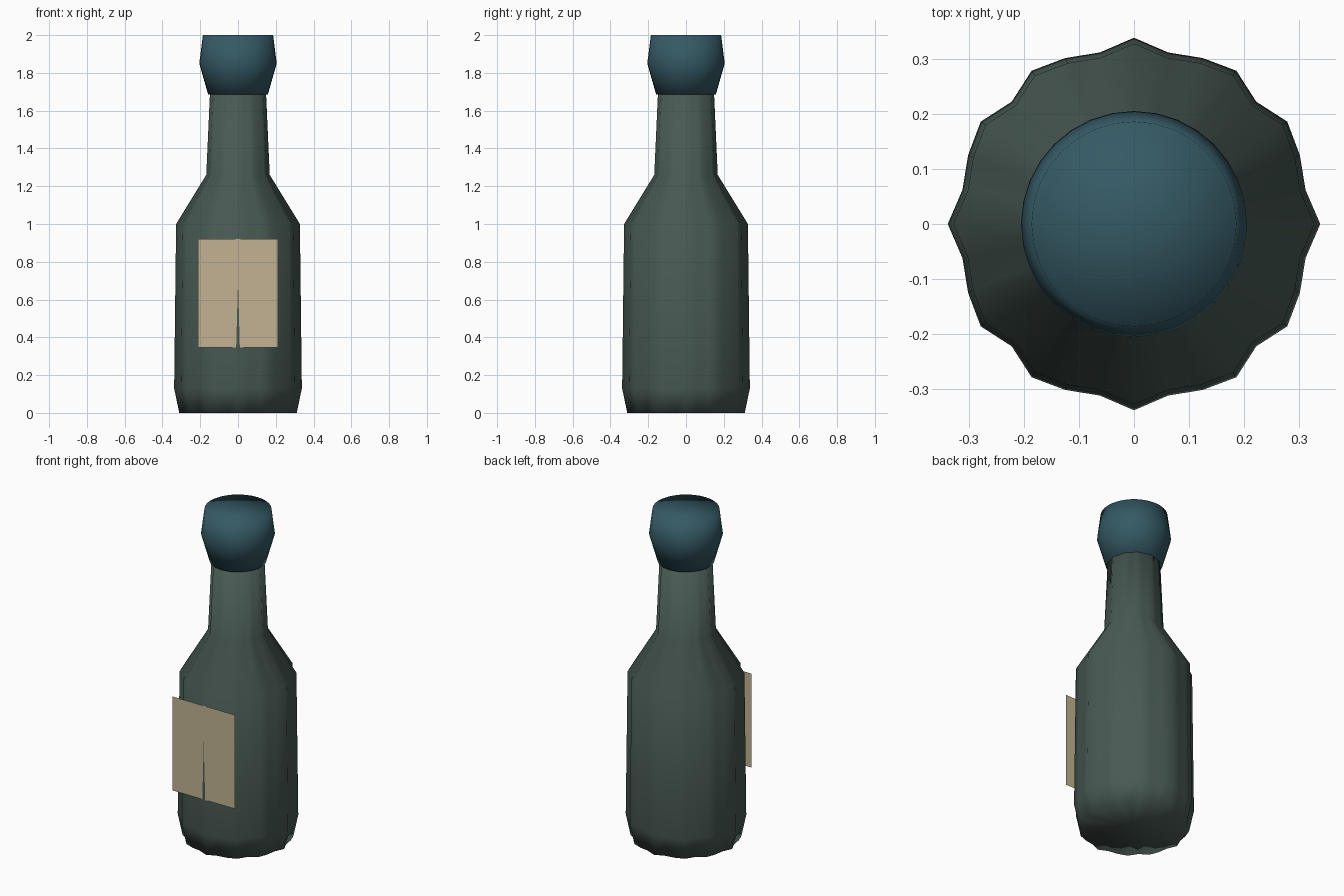
import bpy, bmesh, math

if "Cube" in bpy.data.objects:
    bpy.data.objects.remove(bpy.data.objects["Cube"])


def material(name, rgb):
    m = bpy.data.materials.new(name)
    m.diffuse_color = (*rgb, 1.0)
    m.use_nodes = True
    m.node_tree.nodes["Principled BSDF"].inputs["Base Color"].default_value = m.diffuse_color
    return m


def lathe(name, profile, mat, sides=32, ripple=0.0, lobes=12):
    """Spin (radius, height) pairs round z; ripple flutes the wall."""
    bm = bmesh.new()
    rings = []
    for r, z in profile:
        ring = []
        for i in range(sides):
            a = 2 * math.pi * i / sides
            rr = r * (1 + ripple * math.cos(lobes * a))
            ring.append(bm.verts.new((rr * math.cos(a), rr * math.sin(a), z)))
        rings.append(ring)
    for lo, hi in zip(rings, rings[1:]):
        for i in range(sides):
            j = (i + 1) % sides
            bm.faces.new((lo[i], lo[j], hi[j], hi[i]))
    # close both ends with fans
    for ring, z, top in ((rings[0], profile[0][1], False), (rings[-1], profile[-1][1], True)):
        c = bm.verts.new((0, 0, z))
        for i in range(sides):
            a, b = ring[i], ring[(i + 1) % sides]
            bm.faces.new((a, b, c) if top else (b, a, c))
    for f in bm.faces:
        f.smooth = True
    return finish(name, bm, mat)


def finish(name, bm, mat):
    me = bpy.data.meshes.new(name)
    bm.to_mesh(me)
    bm.free()
    me.materials.append(mat)
    ob = bpy.data.objects.new(name, me)
    bpy.context.collection.objects.link(ob)
    return ob


glass = material("dark_green_glass", (0.065, 0.10, 0.086))
teal = material("teal_cap", (0.035, 0.10, 0.128))
paper = material("tan_paper", (0.54, 0.45, 0.29))

# fluted glass body and neck
lathe("bottle", [(0.30, 0), (0.326, 0.13), (0.316, 1.0), (0.162, 1.26), (0.142, 1.72)],
      glass, ripple=0.037)

# flared round cap
lathe("cap", [(0.158, 1.685), (0.205, 1.85), (0.186, 2.0)], teal)

# flat paper label, a single sheet the front ridge just pokes through
bm = bmesh.new()
bm.faces.new([bm.verts.new((x, -0.3313, z)) for x, z in
              ((-0.213, 0.345), (0.213, 0.345), (0.213, 0.92), (-0.213, 0.92))])
finish("label", bm, paper)
